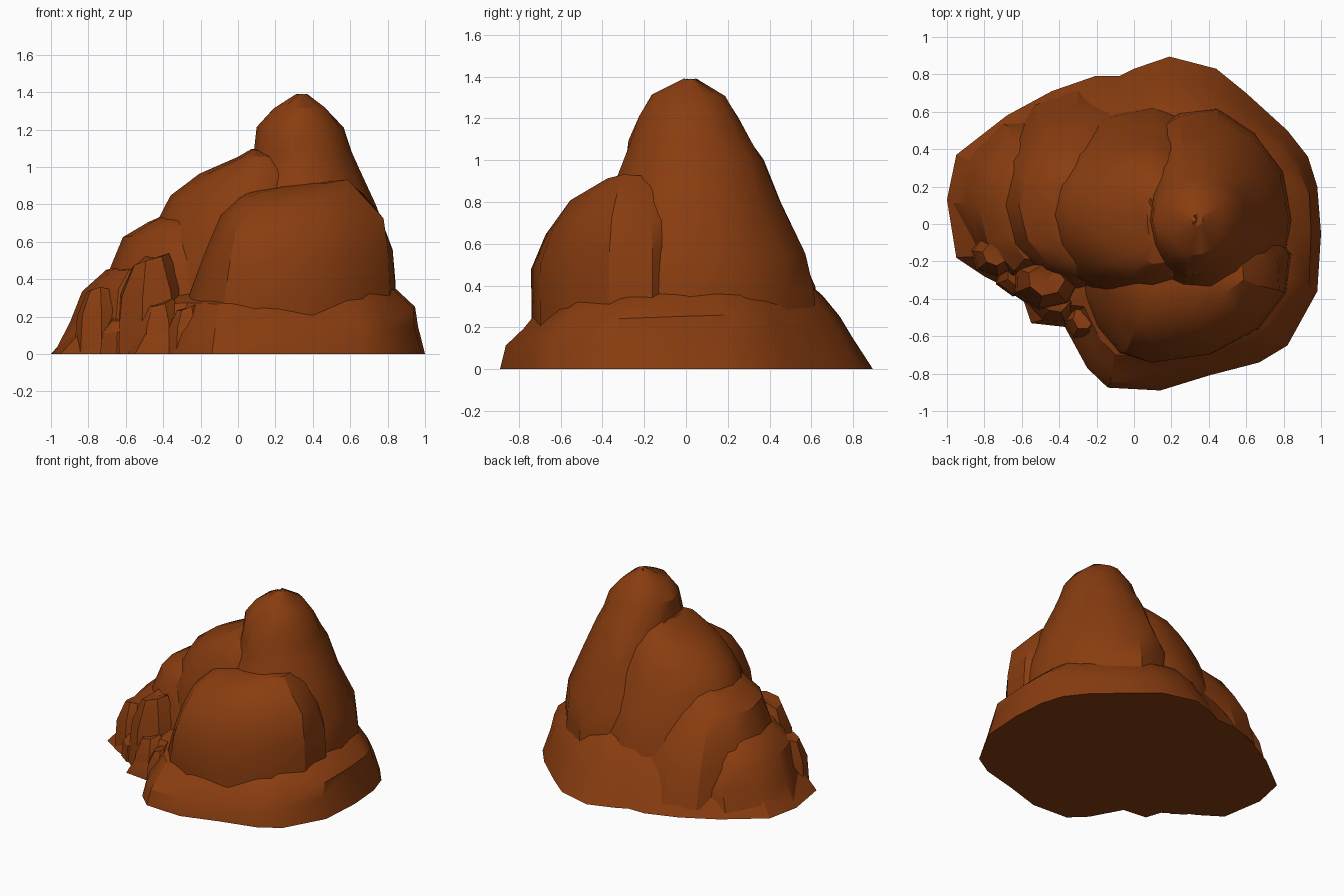
import bpy, bmesh, math, random

if "Cube" in bpy.data.objects:
    bpy.data.objects.remove(bpy.data.objects["Cube"])

random.seed(4)
rock = bpy.data.materials.new("red brown rock")
rock.diffuse_color = (0.25, 0.046, 0.005, 1)
rock.use_nodes = True
rock.node_tree.nodes["Principled BSDF"].inputs["Base Color"].default_value = rock.diffuse_color


def loft(name, outline, centre, rings, slope=(0, 0), jitter=0.0):
    """Stack scaled copies of an outline. Ring = z, x min, x max, y min, y max.
    The outline spans -1..1; slope tilts the upper rings."""
    cx, cy = centre
    bm = bmesh.new()
    z0, z1 = rings[0][0], rings[-1][0]
    layers = []
    for i, (z, x0, x1, y0, y1) in enumerate(rings):
        layer = []
        t = (z - z0) / (z1 - z0)
        for u, v in outline:
            k = 1 + (random.uniform(-jitter, jitter * 0.5) if i else 0)
            dx = (u * (x1 - cx) if u > 0 else u * (cx - x0)) * k
            dy = (v * (y1 - cy) if v > 0 else v * (cy - y0)) * k
            dz = t * (slope[0] * dx + slope[1] * dy)
            if i:
                dz += random.uniform(-jitter, jitter) * 0.25
            layer.append(bm.verts.new((cx + dx, cy + dy, z + dz)))
        layers.append(layer)
    n = len(outline)
    for a, b in zip(layers, layers[1:]):
        for j in range(n):
            k = (j + 1) % n
            bm.faces.new((a[j], a[k], b[k], b[j]))
    bm.faces.new(layers[0][::-1])
    top = layers[-1]
    tip = bm.verts.new([sum(v.co[i] for v in top) / n for i in range(3)])
    for j in range(n):
        bm.faces.new((top[j], top[(j + 1) % n], tip))
    bmesh.ops.recalc_face_normals(bm, faces=bm.faces)
    me = bpy.data.meshes.new(name)
    bm.to_mesh(me)
    bm.free()
    me.materials.append(rock)
    ob = bpy.data.objects.new(name, me)
    bpy.context.collection.objects.link(ob)
    bpy.context.view_layer.objects.active = ob
    for o in bpy.context.selected_objects:
        o.select_set(False)
    ob.select_set(True)
    bpy.ops.object.shade_smooth_by_angle(angle=math.radians(30))
    return ob


def circle(n, phase=0.0):
    return [(math.cos(phase + math.tau * i / n), math.sin(phase + math.tau * i / n))
            for i in range(n)]


# Foot of the rock, with its uneven footprint
foot = [(1, -.05), (.98, .2), (.93, .36), (.82, .5), (.6, .7), (.44, .83), (.19, .895),
        (0, .83), (-.08, .79), (-.21, .79), (-.44, .71), (-.68, .58), (-.95, .37),
        (-1, .13), (-.95, -.18), (-.8, -.28), (-.6, -.38), (-.55, -.53), (-.37, -.55),
        (-.25, -.77), (-.14, -.875), (.14, -.89), (.4, -.81), (.67, -.74), (.82, -.65),
        (.98, -.36)]
loft("foot", foot, (0, 0), [
    (0, -1, 1, -1, 1),
    (.13, -.9, .97, -.97, .9),
    (.22, -.83, .95, -.88, .82),
    (.31, -.72, .85, -.8, .73),
    (.36, -.6, .75, -.6, .66)], slope=(.06, .06), jitter=.012)

# Tall peak on the right
loft("peak", circle(14), (.33, .02), [
    (.05, -.1, .84, -.6, .64), (.38, -.1, .845, -.6, .62), (.55, -.1, .83, -.5, .59),
    (.8, 0, .735, -.38, .46), (1.0, .07, .645, -.3, .38), (1.09, .085, .61, -.28, .32),
    (1.21, .1, .565, -.23, .26), (1.31, .18, .48, -.17, .19),
    (1.385, .31, .37, -.01, .05)], jitter=.03)

# Broad boulder in front of the peak
loft("front_boulder", circle(14, .2), (.1, -.25), [
    (.05, -.29, .84, -.74, .2), (.28, -.28, .845, -.74, .2), (.48, -.22, .84, -.74, .2),
    (.64, -.16, .8, -.68, .2), (.77, -.1, .7, -.58, .15), (.85, 0, .6, -.45, .1),
    (.87, .05, .45, -.33, .05)], slope=(.16, 0), jitter=.03)

# Ridge falling away to the left of the peak
loft("ridge", circle(16), (.1, .05), [
    (.05, -.58, .5, -.4, .66), (.4, -.52, .5, -.42, .62), (.6, -.48, .5, -.41, .53),
    (.73, -.43, .45, -.38, .47), (.84, -.36, .4, -.34, .42), (.96, -.21, .4, -.3, .35),
    (1.05, 0, .35, -.22, .25), (1.09, .07, .2, -.1, .15)], jitter=.03)

# Two steps at the left end
loft("upper_step", circle(12), (-.3, .1), [
    (.05, -.76, .2, -.4, .72), (.3, -.73, .2, -.36, .64), (.47, -.68, .2, -.32, .54),
    (.63, -.62, .1, -.27, .41), (.71, -.48, .0, -.2, .32), (.74, -.42, -.1, -.1, .25)],
    jitter=.035)
loft("lower_step", circle(11, .3), (-.5, .12), [
    (.03, -.97, 0, -.33, .58), (.17, -.89, 0, -.32, .56), (.34, -.84, 0, -.28, .46),
    (.45, -.71, -.1, -.22, .38), (.48, -.6, -.2, -.1, .3)], jitter=.03)

# Small rocks piled at the front left: x, y, half width, half depth, height
for i, (x, y, w, d, h) in enumerate([
        (-.47, -.3, .2, .17, .5), (-.42, -.4, .16, .15, .27), (-.74, -.16, .14, .13, .35),
        (-.62, -.27, .13, .12, .2), (-.27, -.5, .12, .13, .24)]):
    loft(f"small_rock_{i + 1}", circle(7, i * .6), (x, y), [
        (0, x - w, x + w, y - d, y + d),
        (h * .65, x - w * .9, x + w * .9, y - d * .9, y + d * .9),
        (h, x - w * .5, x + w * .5, y - d * .5, y + d * .5)], slope=(.2, .1), jitter=.08)
